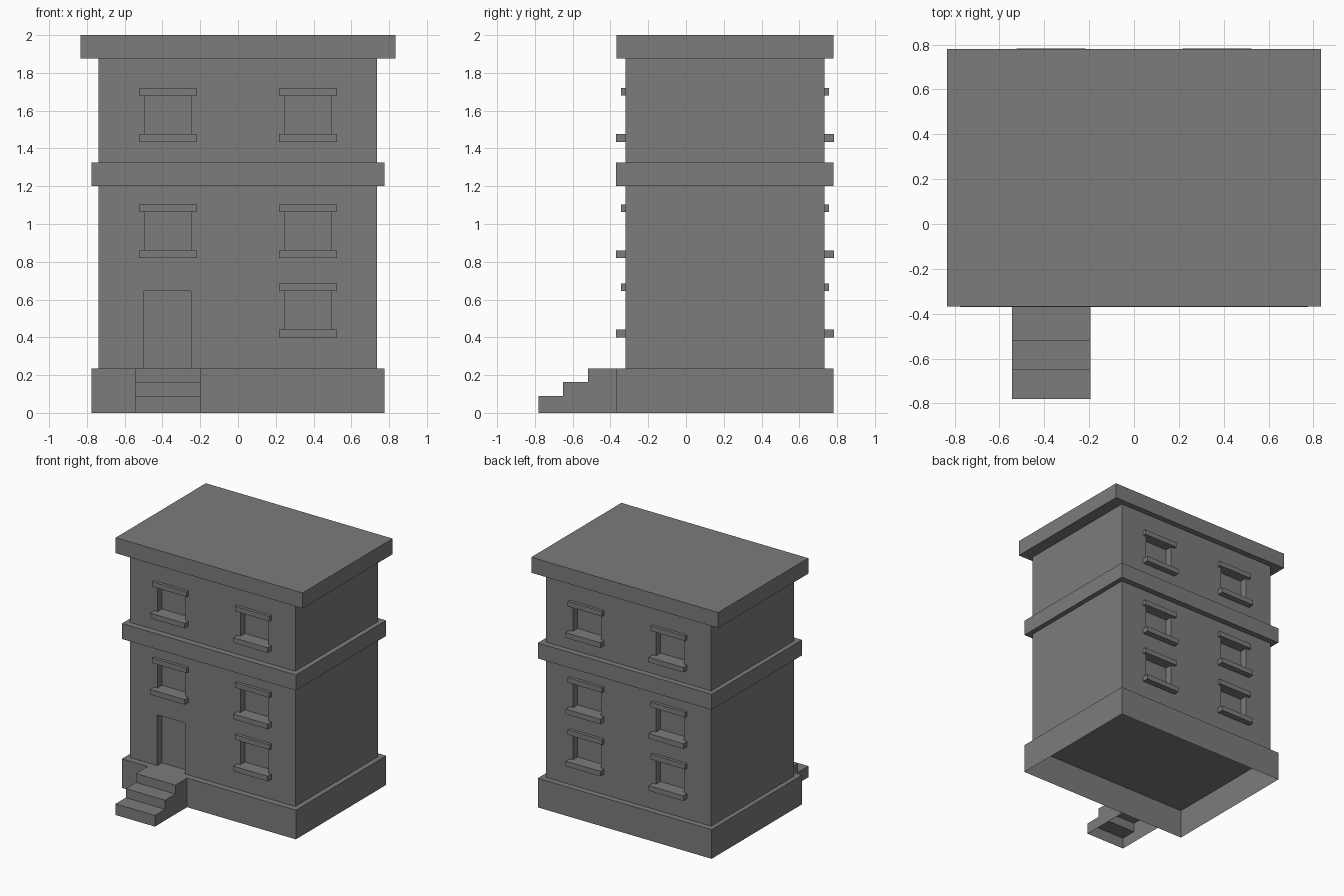
import bpy, bmesh

if "Cube" in bpy.data.objects:
    bpy.data.objects.remove(bpy.data.objects["Cube"])

stone = bpy.data.materials.new("grey_stone")
stone.diffuse_color = (0.2, 0.2, 0.194, 1)
stone.use_nodes = True
stone.node_tree.nodes["Principled BSDF"].inputs["Base Color"].default_value = stone.diffuse_color


def add_box(bm, x0, x1, y0, y1, z0, z1, open_bottom=False):
    v = [bm.verts.new((x, y, z)) for z in (z0, z1)
         for x, y in ((x0, y0), (x1, y0), (x1, y1), (x0, y1))]
    for i in range(4):
        j = (i + 1) % 4
        bm.faces.new((v[i], v[j], v[j + 4], v[i + 4]))
    bm.faces.new(v[4:])
    if not open_bottom:
        bm.faces.new(v[3::-1])


def make(name, bm):
    me = bpy.data.meshes.new(name)
    bm.to_mesh(me)
    bm.free()
    me.materials.append(stone)
    ob = bpy.data.objects.new(name, me)
    bpy.context.collection.objects.link(ob)
    return ob


def box(name, *dims, open_bottom=False):
    bm = bmesh.new()
    add_box(bm, *dims, open_bottom=open_bottom)
    return make(name, bm)


FRONT, BACK, FLOOR = -0.32, 0.733, 0.235
DEPTH = 0.06

# Main masses: hollow plinth, walls, belt course, flat roof
box("plinth", -0.775, 0.775, -0.37, 0.78, 0, FLOOR, open_bottom=True)
walls = box("walls", -0.738, 0.735, FRONT, BACK, FLOOR, 1.9)
box("belt_course", -0.775, 0.775, -0.37, 0.78, 1.2, 1.325)
box("roof", -0.833, 0.833, -0.367, 0.78, 1.875, 2.0)

# Windows: (x centre, sill bottom) for each facade; the door replaces one in front
slots = [(x, z) for x in (-0.37, 0.37) for z in (0.40, 0.82, 1.435)]
cut, sills, lintels = bmesh.new(), bmesh.new(), bmesh.new()
for front in (True, False):
    for x, z in slots:
        if front and x < 0 and z < 0.5:
            continue

        def ys(out, inward):
            if front:
                return FRONT - out, FRONT + inward
            return BACK - inward, BACK + out
        add_box(cut, x - 0.124, x + 0.124, *ys(0.1, DEPTH), z + 0.04, z + 0.245)
        add_box(sills, x - 0.154, x + 0.154, *ys(0.05, DEPTH - 0.002), z, z + 0.041)
        add_box(lintels, x - 0.154, x + 0.154, *ys(0.025, 0.02), z + 0.244, z + 0.284)
make("window_sills", sills)
make("window_lintels", lintels)

# Door recess
add_box(cut, -0.497, -0.248, FRONT - 0.1, FRONT + DEPTH, 0.2, 0.645)
cutter = make("opening_cutter", cut)
cutter.hide_render = True
cutter.hide_viewport = True
mod = walls.modifiers.new("openings", 'BOOLEAN')
mod.operation = 'DIFFERENCE'
mod.solver = 'EXACT'
mod.object = cutter

# Front steps: stepped side profile extruded across x, open below and behind
profile = [(-0.78, 0), (-0.78, 0.09), (-0.65, 0.09), (-0.65, 0.163),
           (-0.52, 0.163), (-0.52, FLOOR), (-0.37, FLOOR), (-0.37, 0)]
bm = bmesh.new()
left = [bm.verts.new((-0.545, y, z)) for y, z in profile]
right = [bm.verts.new((-0.195, y, z)) for y, z in profile]
for i in range(6):
    bm.faces.new((left[i], right[i], right[i + 1], left[i + 1]))
bm.faces.new(left)
bm.faces.new(right[::-1])
bmesh.ops.recalc_face_normals(bm, faces=bm.faces)
make("front_steps", bm)
